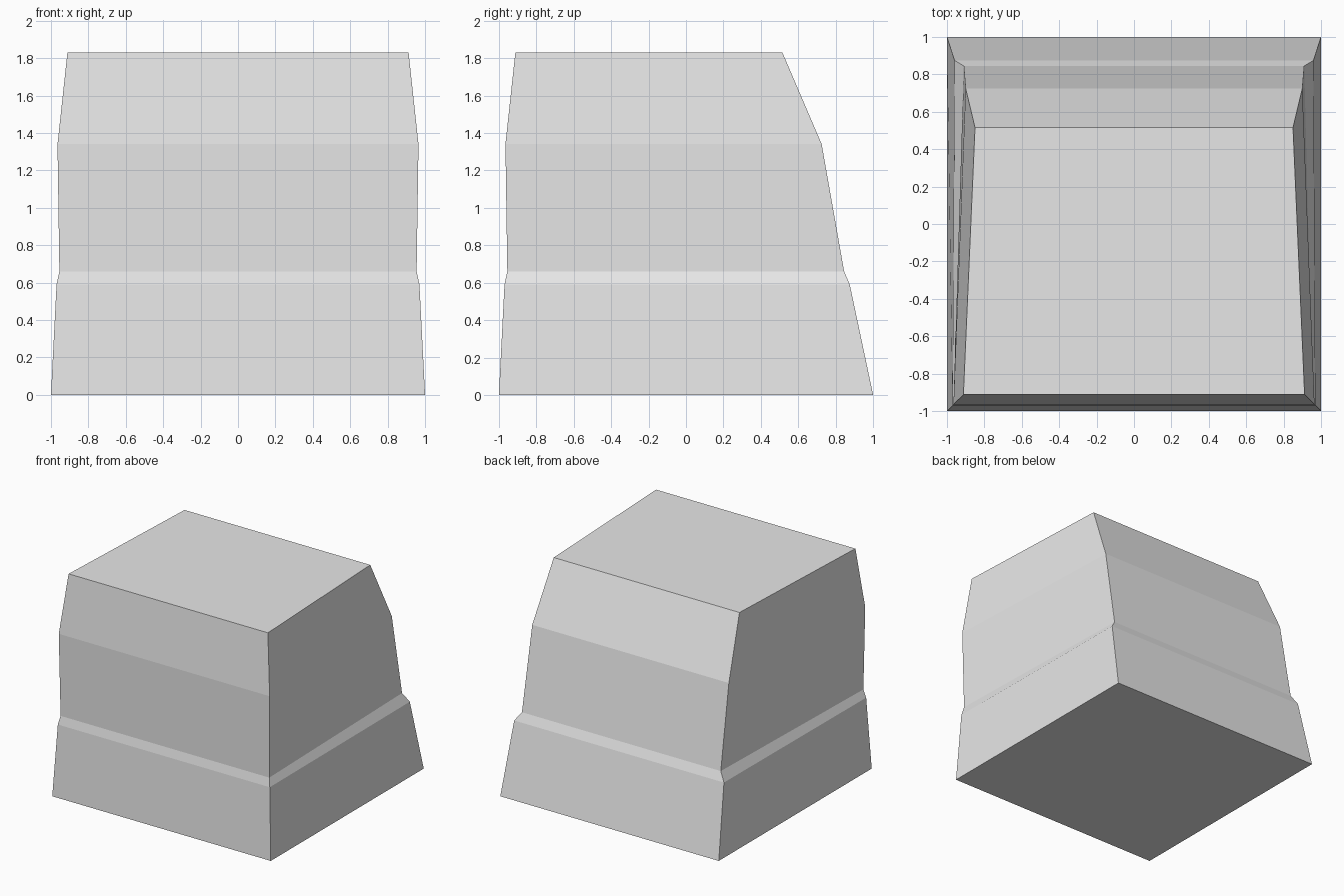
import bpy
import bmesh

cube = bpy.data.objects.get("Cube")
if cube:
    bpy.data.objects.remove(cube, do_unlink=True)

# Plain grey material
grey = bpy.data.materials.new("light_grey")
grey.use_nodes = True
color = (0.8, 0.8, 0.8, 1)
grey.diffuse_color = color
grey.node_tree.nodes["Principled BSDF"].inputs["Base Color"].default_value = color

# Tapered body levels: height, front half width, front y, back half width, back y
LEVELS = [
    (0.0, 1.0, -1.0, 1.0, 1.0),
    (0.59, 0.97, -0.97, 0.96, 0.875),
    (0.66, 0.955, -0.955, 0.91, 0.845),
    (1.34, 0.965, -0.965, 0.90, 0.725),
    (1.83, 0.912, -0.912, 0.85, 0.515),
]

bm = bmesh.new()
rings = []
for z, front_w, front_y, back_w, back_y in LEVELS:
    corners = [(-front_w, front_y), (front_w, front_y), (back_w, back_y), (-back_w, back_y)]
    rings.append([bm.verts.new((x, y, z)) for x, y in corners])

# Walls between neighbouring levels
for low, high in zip(rings, rings[1:]):
    for i in range(4):
        j = (i + 1) % 4
        bm.faces.new((low[i], low[j], high[j], high[i]))

# Closed base and roof
bm.faces.new(rings[0][::-1])
bm.faces.new(rings[-1])
bmesh.ops.recalc_face_normals(bm, faces=bm.faces)

mesh = bpy.data.meshes.new("tapered_block")
bm.to_mesh(mesh)
bm.free()
mesh.materials.append(grey)
block = bpy.data.objects.new("tapered_block", mesh)
bpy.context.collection.objects.link(block)
